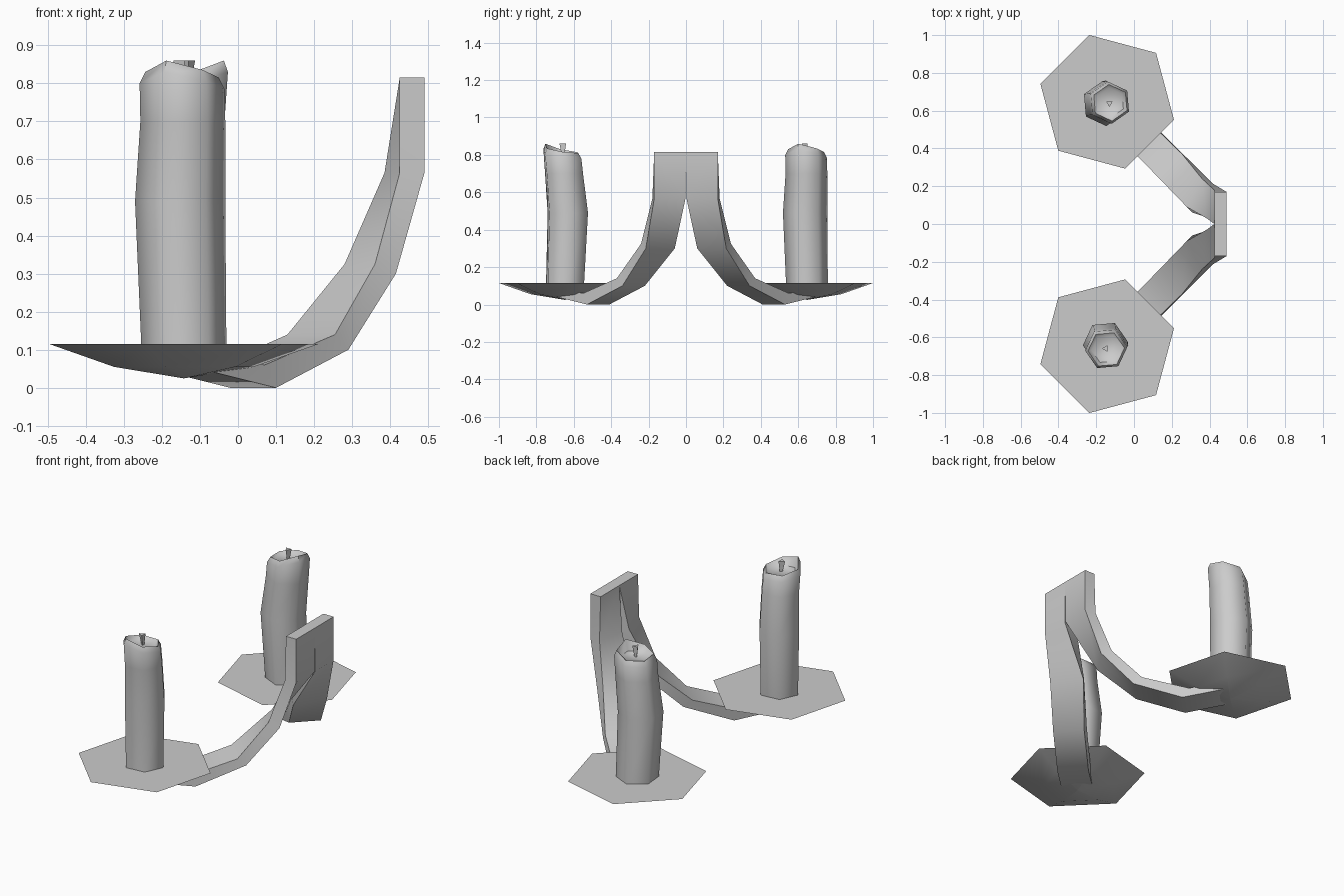
import bpy, bmesh
from math import cos, sin, pi, radians
from mathutils import Matrix

cube = bpy.data.objects.get("Cube")
if cube:
    bpy.data.objects.remove(cube, do_unlink=True)

grey = bpy.data.materials.new("light grey")
grey.use_nodes = True
grey.diffuse_color = (0.6, 0.6, 0.6, 1)
grey.node_tree.nodes["Principled BSDF"].inputs["Base Color"].default_value = (0.6, 0.6, 0.6, 1)


def hexagon(radius, z, turn, centre=(0, 0), sides=6):
    """Ring of points; z is one height or a height per corner."""
    heights = z if isinstance(z, list) else [z] * sides
    angles = [radians(turn) + 2 * pi * i / sides for i in range(sides)]
    return [(centre[0] + radius * cos(a), centre[1] + radius * sin(a), h)
            for a, h in zip(angles, heights)]


def loft(name, rings, matrix=None, sharp=35):
    """Skin a list of equal rings and close both ends."""
    bm = bmesh.new()
    loops = [[bm.verts.new(p) for p in ring] for ring in rings]
    n = len(loops[0])
    for a, b in zip(loops, loops[1:]):
        for i in range(n):
            j = (i + 1) % n
            bm.faces.new((a[i], a[j], b[j], b[i]))
    bm.faces.new(loops[0][::-1])
    bm.faces.new(loops[-1])
    if matrix:
        bm.transform(matrix)
    bmesh.ops.remove_doubles(bm, verts=bm.verts, dist=0.0005)
    bmesh.ops.recalc_face_normals(bm, faces=bm.faces)
    mesh = bpy.data.meshes.new(name)
    bm.to_mesh(mesh)
    bm.free()
    mesh.materials.append(grey)
    obj = bpy.data.objects.new(name, mesh)
    bpy.context.collection.objects.link(obj)
    bpy.ops.object.select_all(action='DESELECT')
    obj.select_set(True)
    bpy.context.view_layer.objects.active = obj
    bpy.ops.object.shade_smooth_by_angle(angle=radians(sharp))
    return obj


# Shallow dish, flat on top
dish = [hexagon(0.001, 0.025, 15), hexagon(0.19, 0.055, 15), hexagon(0.366, 0.115, 15)]

# Bent candle with a melted, lopsided rim and a hollow top
rim = [0.815, 0.81, 0.815, 0.83, 0.86, 0.835]
candle = [
    hexagon(0.112, 0.1, 5),
    hexagon(0.119, 0.49, 5, (-0.01, 0.015)),
    hexagon(0.112, 0.70, 5, (-0.003, -0.005)),
    hexagon(0.112, [h - 0.03 for h in rim], 5, (-0.005, -0.014)),
    hexagon(0.097, rim, 5, (-0.005, -0.017)),
    hexagon(0.078, 0.80, 5, (-0.005, -0.015)),
]

# Flared wick
wick = [hexagon(0.007, 0.79, 60, (-0.004, -0.01), 3),
        hexagon(0.02, 0.86, 60, (-0.008, -0.012), 3)]

# Arm sections: back outer, back inner, front inner, front outer
arm = [
    [(0.49, 0.17, 0.815), (0.49, 0, 0.815), (0.425, 0, 0.815), (0.425, 0.17, 0.815)],
    [(0.49, 0.17, 0.565), (0.49, 0.003, 0.565), (0.385, 0.03, 0.565), (0.425, 0.18, 0.565)],
    [(0.415, 0.215, 0.30), (0.31, 0.06, 0.30), (0.28, 0.09, 0.325), (0.36, 0.24, 0.325)],
    [(0.29, 0.34, 0.10), (0.17, 0.22, 0.10), (0.13, 0.245, 0.14), (0.255, 0.37, 0.14)],
    [(0.10, 0.53, 0), (-0.02, 0.41, 0), (-0.05, 0.43, 0.06), (0.07, 0.55, 0.06)],
    [(-0.08, 0.71, 0.045), (-0.20, 0.59, 0.045), (-0.20, 0.59, 0.09), (-0.08, 0.71, 0.09)],
]

# The second holder is a quarter turn of the first
for side, y, turn in (("right", -0.647, 0), ("left", 0.647, 90)):
    place = Matrix.Translation((-0.142, y, 0)) @ Matrix.Rotation(radians(turn), 4, 'Z')
    loft(side + "_dish", dish, place)
    loft(side + "_candle", candle, place, 62)
    loft(side + "_wick", wick, place)
    flip = Matrix.Diagonal((1, 1 if y > 0 else -1, 1, 1))
    loft(side + "_arm", arm, flip)
